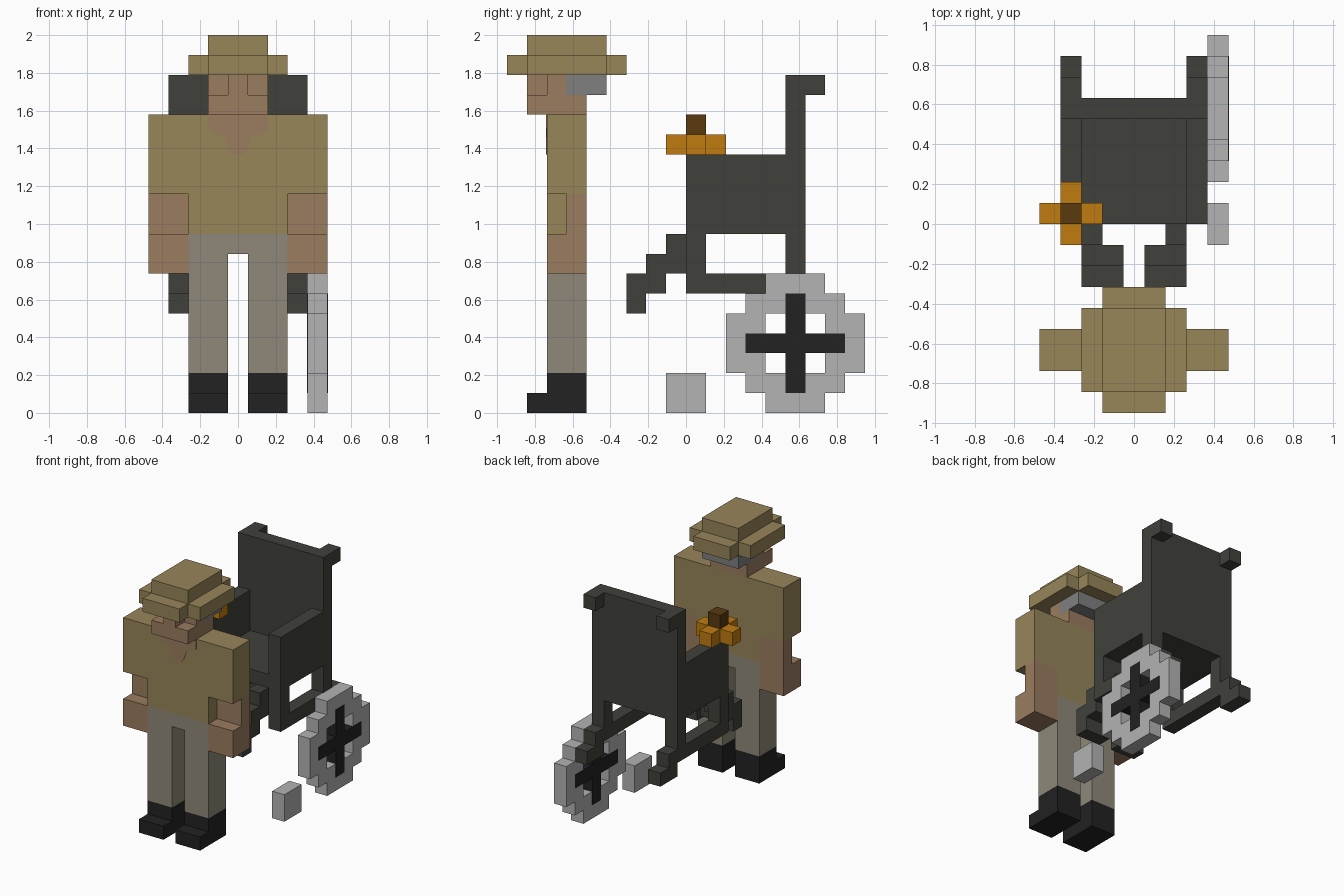
import bpy
import bmesh
from mathutils import Matrix, Vector

cube = bpy.data.objects.get("Cube")
if cube:
    bpy.data.objects.remove(cube, do_unlink=True)

U = 2 / 19  # size of one block


def material(name, rgb):
    """Flat material from 0-255 display values, stored as linear."""
    lin = [((c / 255 + 0.055) / 1.055) ** 2.4 if c > 10 else c / 255 / 12.92 for c in rgb]
    m = bpy.data.materials.new(name)
    m.use_nodes = True
    m.diffuse_color = (*lin, 1)
    bsdf = m.node_tree.nodes["Principled BSDF"]
    bsdf.inputs["Base Color"].default_value = (*lin, 1)
    bsdf.inputs["Roughness"].default_value = 0.9
    return m


KHAKI = material("khaki", (152, 134, 90))
SKIN = material("skin", (155, 124, 95))
TROUSER = material("trouser_grey", (143, 137, 121))
BLACK = material("black", (34, 34, 34))
HAIR = material("hair_grey", (128, 128, 128))
FRAME = material("dark_frame", (64, 65, 59))
WHEEL = material("light_grey", (179, 179, 179))
ORANGE = material("orange", (192, 124, 16))
BROWN = material("brown", (90, 58, 14))


def finish(name, bm, mat):
    bmesh.ops.recalc_face_normals(bm, faces=bm.faces)
    me = bpy.data.meshes.new(name)
    bm.to_mesh(me)
    bm.free()
    me.materials.append(mat)
    ob = bpy.data.objects.new(name, me)
    bpy.context.collection.objects.link(ob)
    return ob


def blocks(name, mat, *boxes):
    """Boxes in block units: (x0, x1, y0, y1, z0, z1)."""
    bm = bmesh.new()
    for x0, x1, y0, y1, z0, z1 in boxes:
        centre = Vector((x0 + x1, y0 + y1, z0 + z1)) * U / 2
        size = Vector((x1 - x0, y1 - y0, z1 - z0)) * U
        bmesh.ops.create_cube(bm, size=1, matrix=Matrix.Translation(centre) @ Matrix.Diagonal((*size, 1)))
    return finish(name, bm, mat)


def pair(name, mat, *boxes):
    """The same part on the left (+x) and mirrored on the right (-x)."""
    blocks("left_" + name, mat, *boxes)
    blocks("right_" + name, mat, *[(-b[1], -b[0], *b[2:]) for b in boxes])


def prism(name, mat, half, y0, y1):
    """Symmetric front outline (right half given top to bottom), extruded in y."""
    outline = half + [(-x, z) for x, z in reversed(half)]
    bm = bmesh.new()
    face = bm.faces.new([bm.verts.new((x * U, y0 * U, z * U)) for x, z in outline])
    ext = bmesh.ops.extrude_face_region(bm, geom=[face])
    moved = [v for v in ext["geom"] if isinstance(v, bmesh.types.BMVert)]
    bmesh.ops.translate(bm, verts=moved, vec=(0, (y1 - y0) * U, 0))
    return finish(name, bm, mat)


# --- Standing figure ---
pair("boot", BLACK, (.5, 2.5, -7, -5, 0, 2), (.5, 2.5, -8, -7, 0, 1))
prism("trousers", TROUSER, [(2.5, 9), (2.5, 2), (.5, 2), (.5, 8)], -7, -5)
prism("shirt", KHAKI, [(4.5, 15), (4.5, 11), (2.5, 11), (2.5, 9)], -7, -5)
prism("open_collar", SKIN, [(1.5, 15), (1.5, 14.3), (1.2, 14), (.7, 13.9), (.5, 13.3), (.3, 13)], -7.03, -7)
pair("forearm", SKIN, (2.5, 4.5, -6, -5, 9, 11))
pair("hand", SKIN, (2.5, 4.5, -7, -5, 7, 9))

# Head with recessed eyes either side of the nose
blocks("jaw", SKIN, (-1.5, 1.5, -8, -5, 15, 16))
blocks("face", SKIN, (-1.5, 1.5, -7, -6, 16, 17))
blocks("nose", SKIN, (-.5, .5, -8, -7, 16, 17))
blocks("hair", HAIR, (-1.5, 1.5, -6, -4, 16, 17))
blocks("hat_brim", KHAKI, (-1.5, 1.5, -9, -3, 17, 18),
       (-2.5, -1.5, -8, -4, 17, 18), (1.5, 2.5, -8, -4, 17, 18))
blocks("hat_crown", KHAKI, (-1.5, 1.5, -8, -4, 18, 19))

# --- Chair body ---
blocks("backrest", FRAME, (-3.5, 3.5, 5, 6, 9, 17))
blocks("seat", FRAME, (-2.5, 2.5, 0, 5, 9, 10))
pair("armrest", FRAME, (2.5, 3.5, 0, 5, 9, 13))
pair("push_handle", FRAME, (2.5, 3.5, 6, 7, 16, 17))

# Lower frame on each side, stepping down behind
pair("front_post", FRAME, (2.5, 3.5, 0, 1, 7, 9))
pair("rear_post", FRAME, (2.5, 3.5, 5, 6, 7, 9))
pair("lower_rail", FRAME, (2.5, 3.5, 0, 7, 6, 7))
pair("rear_tip_bar", FRAME, (2.5, 3.5, 6, 8, 5, 6))

# Stepped footrests
pair("footrest_hanger", FRAME, (1.5, 2.5, -1, 0, 7, 9), (1.5, 2.5, 0, 1, 8, 9))
pair("footrest", FRAME, (.5, 2.5, -2, -1, 6, 8), (.5, 2.5, -3, -2, 5, 7))

# --- Wheel on the left side only, with its spokes and caster ---
rim = [(4, 7, 0, 1), (3, 8, 1, 2), (2, 4, 2, 5), (7, 9, 2, 5), (3, 8, 5, 6), (4, 7, 6, 7)]
blocks("wheel_rim", WHEEL, *[(3.5, 4.5, *r) for r in rim])
blocks("wheel_spokes", BLACK, (3.47, 4.53, 5, 6, 1, 6),
       (3.47, 4.53, 3, 5, 3, 4), (3.47, 4.53, 6, 8, 3, 4))
blocks("caster", WHEEL, (3.5, 4.5, -1, 1, 0, 2))

# --- Flower on the right armrest ---
blocks("flower_petals", ORANGE, (-3.5, -2.5, -1, 2, 13, 14),
       (-4.5, -3.5, 0, 1, 13, 14), (-2.5, -1.5, 0, 1, 13, 14))
blocks("flower_centre", BROWN, (-3.5, -2.5, 0, 1, 14, 15))
